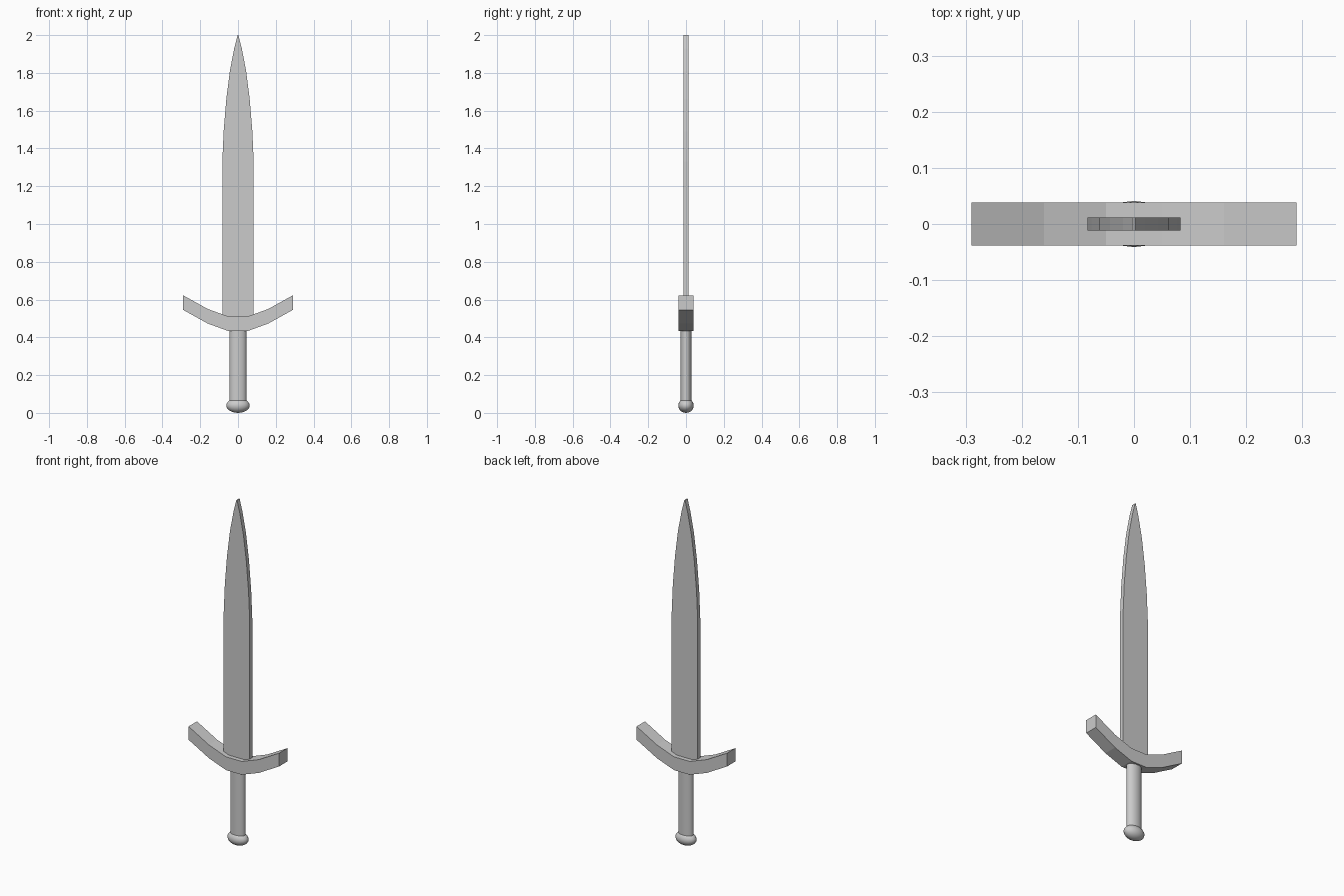
import bpy, bmesh

if "Cube" in bpy.data.objects:
    bpy.data.objects.remove(bpy.data.objects["Cube"])


def link(name, bm):
    bmesh.ops.recalc_face_normals(bm, faces=bm.faces)
    mesh = bpy.data.meshes.new(name)
    bm.to_mesh(mesh)
    bm.free()
    obj = bpy.data.objects.new(name, mesh)
    bpy.context.collection.objects.link(obj)
    return obj


def slab(name, rows, depth):
    """Symmetric flat part: rows of paired (x, z) points bridged by quads, extruded along y."""
    bm = bmesh.new()
    pairs = [[bm.verts.new((x, -depth / 2, z)) for x, z in row] for row in rows]
    faces = [bm.faces.new((a[0], b[0], b[1], a[1])) for a, b in zip(pairs, pairs[1:])]
    ext = bmesh.ops.extrude_face_region(bm, geom=faces, use_keep_orig=True)
    moved = [v for v in ext["geom"] if isinstance(v, bmesh.types.BMVert)]
    bmesh.ops.translate(bm, verts=moved, vec=(0, depth, 0))
    return link(name, bm)


def smooth(obj):
    bpy.ops.object.select_all(action='DESELECT')
    obj.select_set(True)
    bpy.context.view_layer.objects.active = obj
    bpy.ops.object.shade_smooth_by_angle()


# Blade: flat plate tapering to a narrow tip
blade = [(0.083, 0.48), (0.083, 1.33), (0.076, 1.49), (0.062, 1.66),
         (0.043, 1.81), (0.02, 1.93), (0.002, 2.0)]
slab("blade", [[(-x, z), (x, z)] for x, z in blade], 0.024)

# Crossguard: upswept bar
half = [(0.05, 0.51), (0.16, 0.55), (0.29, 0.622)]
path = [(-x, z) for x, z in reversed(half)] + half
slab("crossguard", [[(x, z), (x, z - 0.077)] for x, z in path], 0.077)

# Grip: oval cylinder
bm = bmesh.new()
bmesh.ops.create_cone(bm, cap_ends=True, segments=24, radius1=1, radius2=1, depth=1)
bmesh.ops.scale(bm, vec=(0.045, 0.029, 0.40), verts=bm.verts)
bmesh.ops.translate(bm, vec=(0, 0, 0.25), verts=bm.verts)
smooth(link("grip", bm))

# Pommel: squashed ball
bm = bmesh.new()
bmesh.ops.create_uvsphere(bm, u_segments=20, v_segments=12, radius=1)
bmesh.ops.scale(bm, vec=(0.062, 0.041, 0.039), verts=bm.verts)
bmesh.ops.translate(bm, vec=(0, 0, 0.042), verts=bm.verts)
for v in bm.verts:
    v.co.z = max(v.co.z, 0.0)
bmesh.ops.translate(bm, vec=(0, 0, -min(v.co.z for v in bm.verts)), verts=bm.verts)
smooth(link("pommel", bm))
